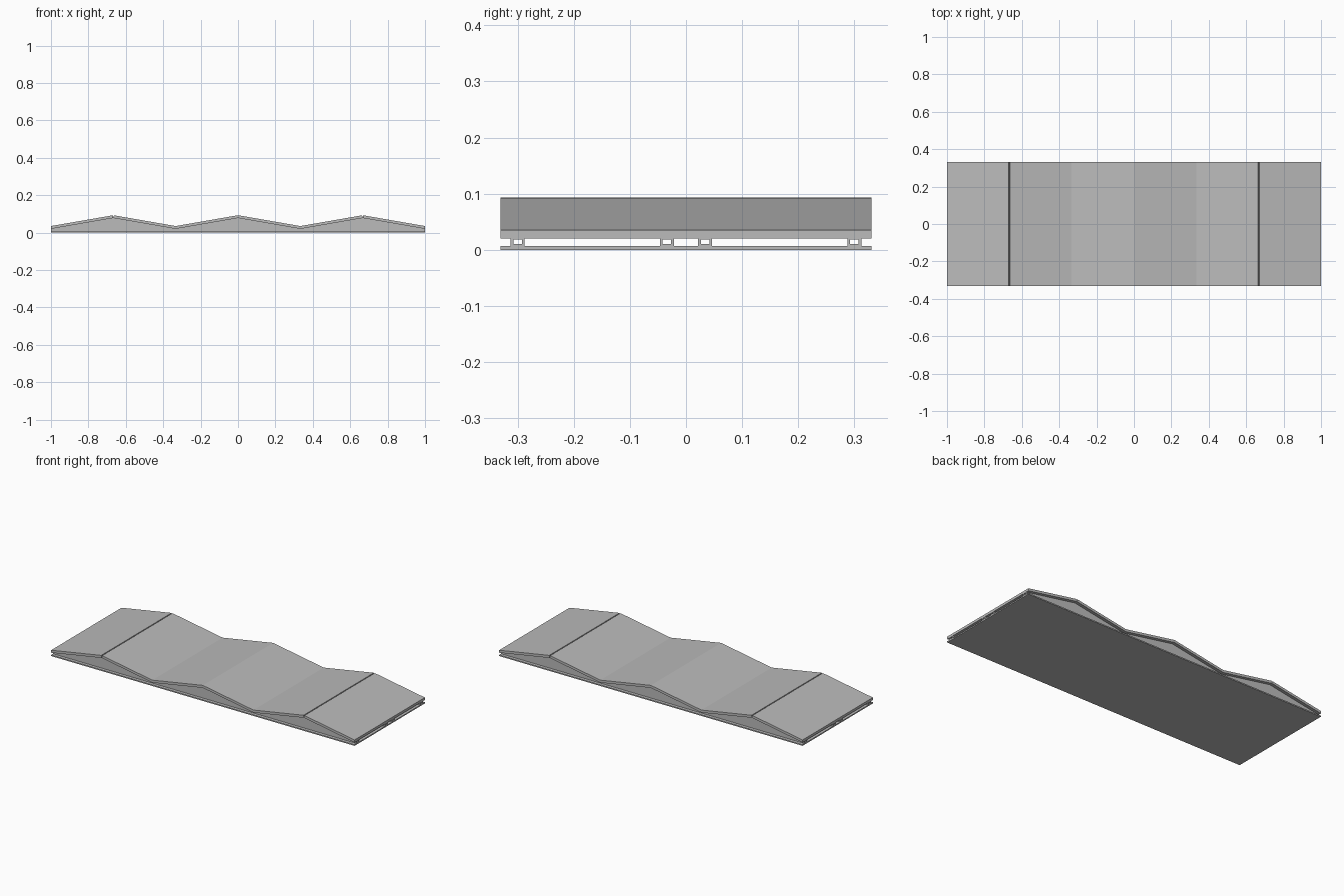
import bpy, bmesh

cube = bpy.data.objects.get("Cube")
if cube:
    bpy.data.objects.remove(cube, do_unlink=True)

grey = bpy.data.materials.new("light grey")
grey.use_nodes = True
colour = (0.5, 0.5, 0.5, 1)
grey.diffuse_color = colour
grey.node_tree.nodes["Principled BSDF"].inputs["Base Color"].default_value = colour

HALF_DEPTH = 0.331
BASE_TOP = 0.007
THICK = 0.015
LOW, HIGH = 0.035, 0.093   # top of the roof at valleys and ridges
THIRD = 1 / 3
NOTCH = 0.003              # half width of the open ridge joints


def extrude_profile(name, profile, y0, y1):
    """Extrude an x-z outline along y."""
    bm = bmesh.new()
    face = bm.faces.new([bm.verts.new((x, y0, z)) for x, z in profile])
    result = bmesh.ops.extrude_face_region(bm, geom=[face])
    verts = [v for v in result["geom"] if isinstance(v, bmesh.types.BMVert)]
    bmesh.ops.translate(bm, vec=(0, y1 - y0, 0), verts=verts)
    bmesh.ops.recalc_face_normals(bm, faces=bm.faces)
    mesh = bpy.data.meshes.new(name)
    bm.to_mesh(mesh)
    bm.free()
    mesh.materials.append(grey)
    obj = bpy.data.objects.new(name, mesh)
    bpy.context.collection.objects.link(obj)
    return obj


def box_profile(z0, z1):
    return [(-1, z0), (1, z0), (1, z1), (-1, z1)]


# Zigzag line shared by the roof panels and the ribs
zigzag = [(-1 + i * THIRD, HIGH if i % 2 else LOW) for i in range(7)]


def lowered(points, drop):
    return [(x, z - drop) for x, z in points]


# Flat base plate
extrude_profile("base_plate", box_profile(0, BASE_TOP), -HALF_DEPTH, HALF_DEPTH)

# Folded roof panels, with square cut edges at the two outer ridges
slope = (HIGH - LOW) / THIRD
for name, first, last in (("right_end_panel", 0, 1), ("right_roof_panel", 1, 3),
                          ("left_roof_panel", 3, 5), ("left_end_panel", 5, 6)):
    under = lowered(zigzag[first:last + 1], THICK)
    top = list(zigzag[first:last + 1])
    if first in (1, 5):
        top[0] = (top[0][0] + NOTCH, HIGH - NOTCH * slope)
    if last in (1, 5):
        top[-1] = (top[-1][0] - NOTCH, HIGH - NOTCH * slope)
    extrude_profile(name, top + under[::-1], -HALF_DEPTH, HALF_DEPTH)

# Hollow ribs between the base and the roof
RIB_HALF, WALL = 0.0125, 0.005
ceiling = lowered(zigzag, THICK)
wall = [(-1, BASE_TOP), (1, BASE_TOP)] + ceiling[::-1]
top_strip = ceiling + lowered(ceiling, 0.002)[::-1]
for name, y in (("front_outer", -0.3), ("front_inner", -0.034),
                ("back_inner", 0.034), ("back_outer", 0.3)):
    inner = RIB_HALF - WALL
    extrude_profile(name + "_rib_front_wall", wall, y - RIB_HALF, y - inner)
    extrude_profile(name + "_rib_back_wall", wall, y + inner, y + RIB_HALF)
    extrude_profile(name + "_rib_floor", box_profile(BASE_TOP, 0.01), y - inner, y + inner)
    extrude_profile(name + "_rib_top", top_strip, y - inner, y + inner)
